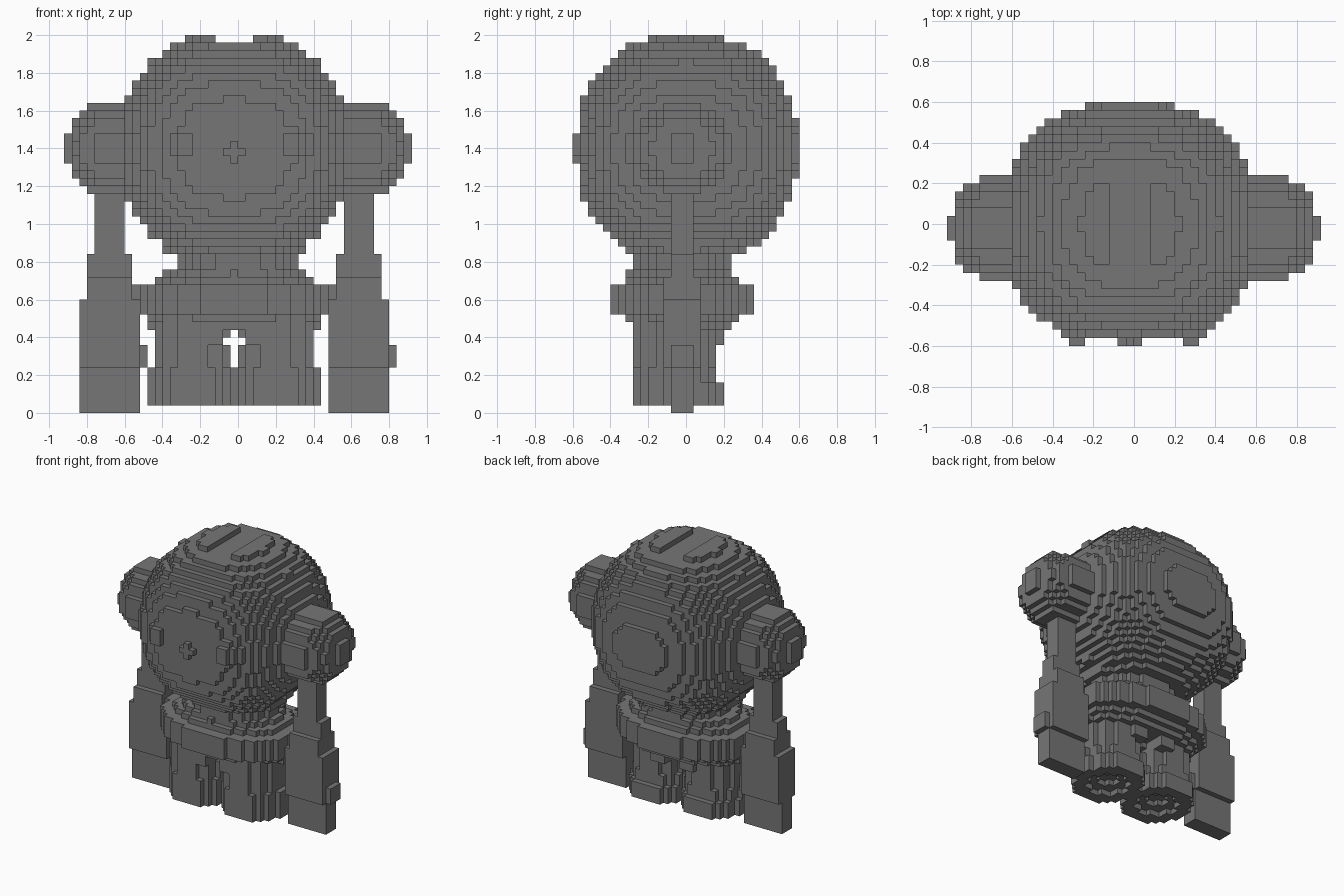
import bpy
import bmesh
from mathutils import Vector

cube = bpy.data.objects.get("Cube")
if cube:
    bpy.data.objects.remove(cube, do_unlink=True)

V = 0.04  # block size

grey = bpy.data.materials.new("stone grey")
grey.use_nodes = True
grey.diffuse_color = (0.18, 0.18, 0.18, 1)
bsdf = grey.node_tree.nodes["Principled BSDF"]
bsdf.inputs["Base Color"].default_value = (0.18, 0.18, 0.18, 1)
bsdf.inputs["Roughness"].default_value = 0.9


# Shape tests on block centres
def box(x0, x1, y0, y1, z0, z1):
    return lambda x, y, z: x0 < x < x1 and y0 < y < y1 and z0 < z < z1


def ball(cx, cy, cz, rx, ry, rz):
    return lambda x, y, z: ((x - cx) / rx) ** 2 + ((y - cy) / ry) ** 2 + ((z - cz) / rz) ** 2 < 1


def drum(cx, cy, rx, ry, z0, z1):
    return lambda x, y, z: z0 < z < z1 and ((x - cx) / rx) ** 2 + ((y - cy) / ry) ** 2 < 1


def join(*shapes):
    return lambda x, y, z: any(s(x, y, z) for s in shapes)


def cut(shape, *holes):
    return lambda x, y, z: shape(x, y, z) and not any(h(x, y, z) for h in holes)


# Head: squarish from above, rounder from the side, with a groove on the crown
def skull(x, y, z):
    depth = 0.58 if y < 0 else 0.595
    level = (abs((x + 0.02) / 0.61) ** 2.6 + abs(y / depth) ** 2.6) ** (1 / 2.6)
    return level ** 2.25 + abs((z - 1.4) / 0.615) ** 2.25 < 1


head = cut(skull, box(-0.12, 0.08, -0.3, 0.3, 1.96, 2))


# Domed drum on each side of the head
def ear(side):
    def test(x, y, z):
        u = side * x
        rim = max(0, u - 0.72) / 0.19
        return u > 0.36 and ((y + 0.02) / 0.25) ** 2 + ((z - 1.4) / 0.25) ** 2 + rim ** 2 < 1
    return test


# Eye mound with a small pupil block
def eye(cx):
    return join(cut(ball(cx, -0.48, 1.42, 0.12, 0.09, 0.12), box(-1, 1, -1, -0.56, 0, 2)),
                box(cx - 0.04, cx + 0.04, -0.6, -0.48, 1.36, 1.48))


# Hanging paddle arm, thicker in the middle
def arm(c):
    return join(box(c - 0.08, c + 0.08, -0.08, 0.04, 0.8, 1.24),
                box(c - 0.12, c + 0.12, -0.08, 0.04, 0.6, 0.84),
                box(c - 0.12, c + 0.12, -0.12, 0.08, 0.56, 0.72),
                box(c - 0.16, c + 0.16, -0.12, 0.08, 0.24, 0.6),
                box(c - 0.16, c + 0.16, -0.08, 0.04, 0, 0.24),
                box(c + 0.16, c + 0.2, -0.08, 0.04, 0.24, 0.36))


# Stubby leg with a wider foot, a hollow sole and a gap between the thighs
def leg(c):
    return cut(join(drum(c, -0.06, 0.21, 0.225, 0.04, 0.48),
                    drum(c, -0.06, 0.235, 0.225, 0.04, 0.24),
                    drum(c, -0.04, 0.235, 0.245, 0.04, 0.16)),
               drum(c, -0.04, 0.15, 0.15, 0.04, 0.08),
               drum(c, -0.04, 0.07, 0.07, 0.08, 0.12),
               box(-0.04, 0, -1, 1, 0.24, 0.44),
               box(-0.08, 0.04, -1, 1, 0.36, 0.4))


parts = {
    "head": head,
    "nose": join(box(-0.04, 0, -0.6, -0.52, 1.32, 1.44),
                 box(-0.08, 0.04, -0.6, -0.52, 1.36, 1.4)),
    "right_eye": eye(-0.28),
    "left_eye": eye(0.28),
    "right_ear": ear(-1),
    "left_ear": ear(1),
    "right_arm": arm(-0.68),
    "left_arm": arm(0.64),
    "neck": join(drum(0, -0.02, 0.31, 0.26, 0.68, 0.96),
                 drum(-0.02, -0.02, 0.38, 0.27, 0.84, 0.92)),
    "collar": join(drum(-0.02, -0.02, 0.53, 0.385, 0.52, 0.68),
                   drum(-0.02, -0.02, 0.44, 0.31, 0.68, 0.72),
                   drum(-0.02, -0.02, 0.37, 0.28, 0.72, 0.76)),
    "hips": join(drum(-0.02, -0.02, 0.48, 0.31, 0.48, 0.52),
                 drum(-0.02, -0.02, 0.46, 0.27, 0.44, 0.48),
                 cut(drum(-0.02, -0.04, 0.42, 0.24, 0.36, 0.44),
                     box(-0.08, 0.04, -1, 1, 0.36, 0.44))),
    "right_leg": leg(-0.24),
    "left_leg": leg(0.2),
    "crotch": box(-0.08, 0.04, -0.12, 0.04, 0.08, 0.24),
}

# Each block belongs to the first part that claims it
owner = {}
for i in range(-23, 23):
    for j in range(-15, 15):
        for k in range(50):
            p = ((i + 0.5) * V, (j + 0.5) * V, (k + 0.5) * V)
            for name, test in parts.items():
                if test(*p):
                    owner[(i, j, k)] = name
                    break


# Only the outer skin of the blocks is built
def build(name):
    bm = bmesh.new()
    corners = {}

    def vert(c):
        if c not in corners:
            corners[c] = bm.verts.new(Vector(c) * V)
        return corners[c]

    for cell, who in owner.items():
        if who != name:
            continue
        for axis in range(3):
            a, b = (axis + 1) % 3, (axis + 2) % 3
            for step in (-1, 1):
                beside = list(cell)
                beside[axis] += step
                if tuple(beside) in owner:
                    continue
                ring = []
                for da, db in ((0, 0), (1, 0), (1, 1), (0, 1)):
                    c = list(cell)
                    c[axis] += step > 0
                    c[a] += da
                    c[b] += db
                    ring.append(vert(tuple(c)))
                bm.faces.new(ring if step > 0 else ring[::-1])
    mesh = bpy.data.meshes.new(name)
    bm.to_mesh(mesh)
    bm.free()
    mesh.materials.append(grey)
    bpy.context.collection.objects.link(bpy.data.objects.new(name, mesh))


for part in parts:
    build(part)
